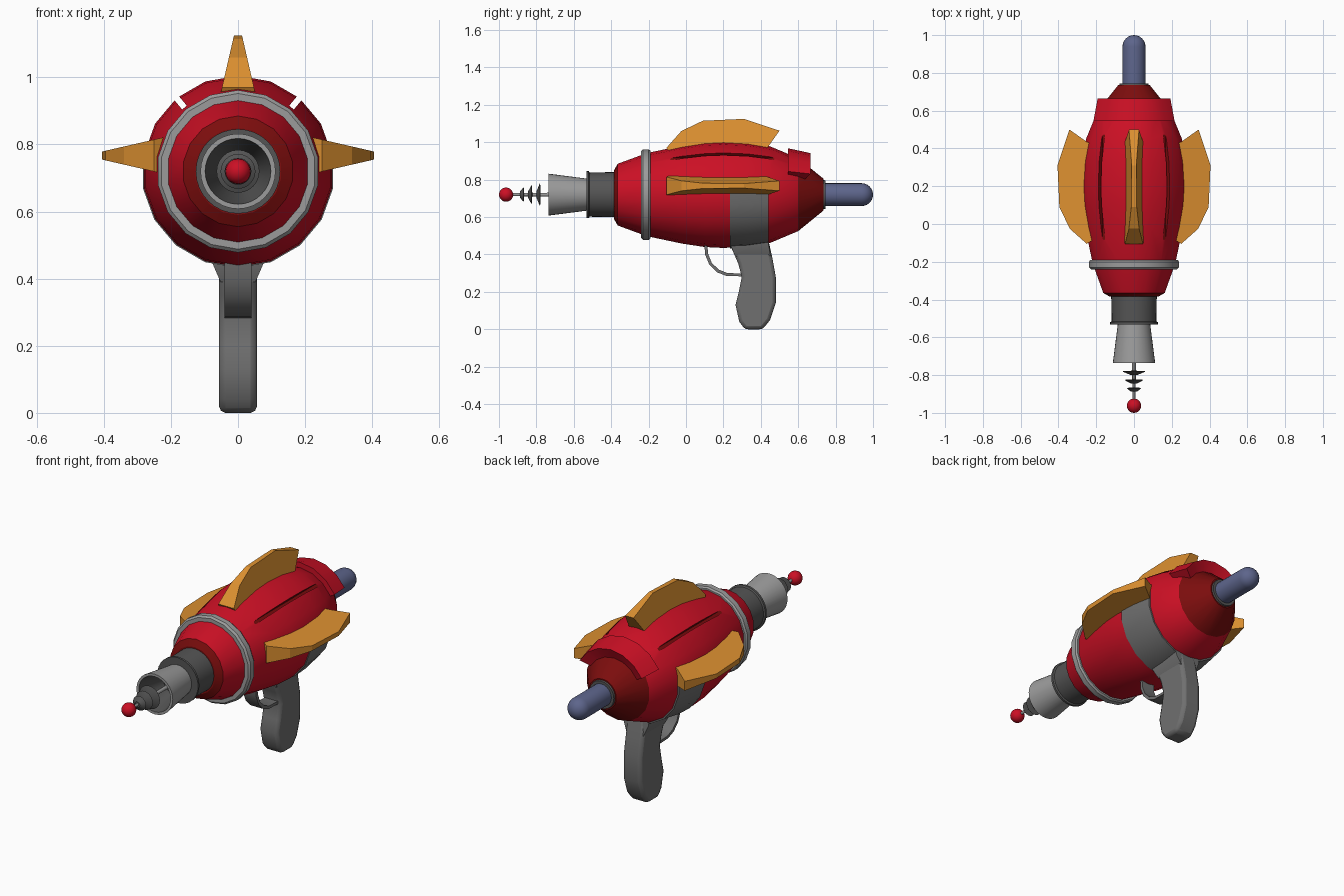
import bpy, bmesh
from math import sin, cos, radians, pi
from mathutils import Matrix, Vector

cube = bpy.data.objects.get("Cube")
if cube:
    bpy.data.objects.remove(cube, do_unlink=True)

AXIS = 0.72  # height of the barrel axis


def material(name, rgb):
    m = bpy.data.materials.new(name)
    m.use_nodes = True
    m.diffuse_color = (*rgb, 1)
    m.node_tree.nodes["Principled BSDF"].inputs["Base Color"].default_value = (*rgb, 1)
    return m


RED = material("red", (0.60, 0.005, 0.018))
DARK_RED = material("dark red", (0.20, 0.004, 0.004))
SILVER = material("silver grey", (0.33, 0.33, 0.33))
GREY = material("grip grey", (0.16, 0.16, 0.16))
DARK = material("dark grey", (0.09, 0.09, 0.09))
ORANGE = material("orange", (0.72, 0.28, 0.03))
BLUE = material("slate blue", (0.11, 0.13, 0.26))


def finish(name, bm, mats, angle=30):
    bmesh.ops.remove_doubles(bm, verts=bm.verts, dist=1e-5)
    bmesh.ops.recalc_face_normals(bm, faces=bm.faces)
    mesh = bpy.data.meshes.new(name)
    bm.to_mesh(mesh)
    bm.free()
    for m in mats:
        mesh.materials.append(m)
    ob = bpy.data.objects.new(name, mesh)
    bpy.context.collection.objects.link(ob)
    if angle:
        bpy.ops.object.select_all(action="DESELECT")
        ob.select_set(True)
        bpy.context.view_layer.objects.active = ob
        bpy.ops.object.shade_smooth_by_angle(angle=radians(angle))
    return ob


def lathe(name, pts, mats, n=32, start=90, sweep=360, second=(), closed=False):
    """Turn (radius, y) points about the barrel axis; `second` lists the
    profile segments that take the second material."""
    bm = bmesh.new()
    full = sweep == 360
    rows = []
    for i in range(n if full else n + 1):
        a = radians(start + sweep * i / n)
        rows.append([bm.verts.new((r * cos(a), y, AXIS + r * sin(a))) for r, y in pts])
    k = len(pts)
    for i in range(n):
        a, b = rows[i], rows[(i + 1) % len(rows)]
        for j in range(k if closed else k - 1):
            q = (j + 1) % k
            f = bm.faces.new((a[j], a[q], b[q], b[j]))
            f.material_index = int(j in second)
    if not full:
        bm.faces.new(rows[0])
        bm.faces.new(rows[-1])
    bmesh.ops.dissolve_degenerate(bm, dist=1e-6, edges=bm.edges)
    return finish(name, bm, mats)


def prism(name, outline, half, mat, bevel=0):
    """Extrude a (y, z) outline across x."""
    bm = bmesh.new()
    sides = [[bm.verts.new((s * half, y, z)) for y, z in outline] for s in (-1, 1)]
    for s in sides:
        bm.faces.new(s)
    for j in range(len(outline)):
        q = (j + 1) % len(outline)
        bm.faces.new((sides[0][j], sides[0][q], sides[1][q], sides[1][j]))
    ob = finish(name, bm, [mat])
    if bevel:
        mod = ob.modifiers.new("edge bevel", "BEVEL")
        mod.width = bevel
        mod.segments = 2
        mod.limit_method = "ANGLE"
        mod.angle_limit = radians(50)
    return ob


# Main body: 18-sided turned hull with dark ends
body = lathe("body", [(0, -0.385), (0.13, -0.385), (0.165, -0.365), (0.222, -0.21),
                      (0.262, -0.02), (0.28, 0.1), (0.285, 0.2), (0.278, 0.33),
                      (0.258, 0.45), (0.195, 0.6), (0.085, 0.735), (0, 0.735)],
             [RED, DARK_RED], n=18, second=(0, 1, 9, 10))

# Two shallow grooves along the upper body
for side, a in (("left", 50), ("right", 130)):
    bm = bmesh.new()
    bmesh.ops.create_cube(bm, size=1)
    bmesh.ops.scale(bm, vec=(0.1, 0.75, 0.018), verts=bm.verts)
    bmesh.ops.translate(bm, vec=(0.298, 0.18, 0), verts=bm.verts)
    bmesh.ops.rotate(bm, matrix=Matrix.Rotation(-radians(a), 3, "Y"), verts=bm.verts)
    bmesh.ops.translate(bm, vec=(0, 0, AXIS), verts=bm.verts)
    cutter = finish(side + "_groove_cutter", bm, [DARK_RED], 0)
    cutter.hide_render = True
    cutter.hide_viewport = True
    cutter.display_type = "WIRE"
    mod = body.modifiers.new(side + " groove", "BOOLEAN")
    mod.object = cutter
    mod.operation = "DIFFERENCE"
    mod.solver = "EXACT"

# Raised lip over the top of the tail
lathe("tail_lip", [(0.16, 0.545), (0.248, 0.545), (0.222, 0.665), (0.15, 0.63)],
      [RED], n=6, start=30, sweep=120, closed=True)

# Silver ring round the front of the body
lathe("front_ring", [(0.2, -0.24), (0.232, -0.24), (0.242, -0.23), (0.242, -0.2),
                     (0.235, -0.19), (0.2, -0.19)], [SILVER], n=18, closed=True)

# Barrel collar with a flange, and the flared nozzle
lathe("barrel_collar", [(0, -0.37), (0.121, -0.37), (0.118, -0.515), (0.126, -0.52),
                        (0.126, -0.532), (0, -0.532)], [DARK])
lathe("nozzle", [(0, -0.525), (0.085, -0.525), (0.112, -0.735), (0.098, -0.735),
                 (0.06, -0.57), (0, -0.57)], [SILVER, DARK], second=(3, 4))

# Emitter rod, cone discs and ball
lathe("emitter_rod", [(0, -0.56), (0.012, -0.56), (0.008, -0.94), (0, -0.94)], [SILVER], n=12)
for i, (y, r) in enumerate(((-0.78, 0.064), (-0.825, 0.052), (-0.868, 0.04))):
    lathe(f"emitter_disc_{i + 1}", [(0, y + 0.004), (r, y), (0.016, y - 0.02), (0, y - 0.02)],
          [DARK], n=24)
lathe("emitter_ball", [(0.038 * sin(pi * i / 10), -0.962 - 0.038 * cos(pi * i / 10))
                       for i in range(11)], [RED], n=20)

# Rounded tail rod and its collar
lathe("tail_collar", [(0, 0.725), (0.08, 0.725), (0.076, 0.745), (0, 0.745)], [DARK], n=24)
lathe("tail_rod", [(0, 0.73), (0.061, 0.73)]
      + [(0.061 * cos(pi * i / 12), 0.939 + 0.061 * sin(pi * i / 12)) for i in range(7)],
      [BLUE], n=24)


# Three tapered fins, thick at the root and thin at the rim
def fin(name, turn, lift):
    outline = [(-0.08, 0.21), (-0.105, 0.25), (-0.025, 0.34), (0.09, 0.395),
               (0.31, 0.405), (0.5, 0.342), (0.435, 0.25), (0.42, 0.21)]
    bm = bmesh.new()
    sides = []
    for s in (-1, 1):
        sides.append([bm.verts.new((s * (0.012 + (0.405 - h) * 0.23), y, h)) for y, h in outline])
        bm.faces.new(sides[-1])
    for j in range(len(outline)):
        q = (j + 1) % len(outline)
        bm.faces.new((sides[0][j], sides[0][q], sides[1][q], sides[1][j]))
    bm.transform(Matrix.Translation((0, 0, AXIS + lift))
                 @ Matrix.Rotation(radians(turn), 4, "Y"))
    finish(name, bm, [ORANGE], 0)


fin("top_fin", 0, 0)
fin("left_fin", 90, 0.047)
fin("right_fin", -90, 0.047)

# Saddle band hugging the underside of the body
lathe("grip_saddle", [(0.24, 0.235), (0.288, 0.235), (0.284, 0.33), (0.268, 0.44),
                      (0.23, 0.44)], [GREY], n=10, start=170, sweep=200, closed=True)

# Neck that flares up into the saddle
bm = bmesh.new()
for half, z, y0, y1 in ((0.052, 0.39, 0.262, 0.452), (0.078, 0.45, 0.238, 0.442),
                        (0.078, 0.5, 0.238, 0.438)):
    for x in (-half, half):
        for y in (y0, y1):
            bm.verts.new(Vector((x, y, z)))
bmesh.ops.convex_hull(bm, input=bm.verts)
finish("grip_neck", bm, [GREY])

# Curved grip
prism("grip", [(0.24, 0.48), (0.245, 0.43), (0.28, 0.35), (0.298, 0.28), (0.282, 0.2),
               (0.265, 0.13), (0.285, 0.04), (0.315, 0), (0.41, 0), (0.45, 0.05),
               (0.48, 0.14), (0.48, 0.28), (0.462, 0.38), (0.44, 0.48)],
      0.056, GREY, bevel=0.018)

# Trigger guard strap
outer = [(0.098, 0.46), (0.102, 0.4), (0.125, 0.345), (0.165, 0.305), (0.215, 0.286), (0.3, 0.283)]
inner = [(0.3, 0.298), (0.22, 0.301), (0.175, 0.319), (0.138, 0.355), (0.118, 0.404), (0.114, 0.46)]
prism("trigger_guard", outer + inner, 0.04, GREY)
